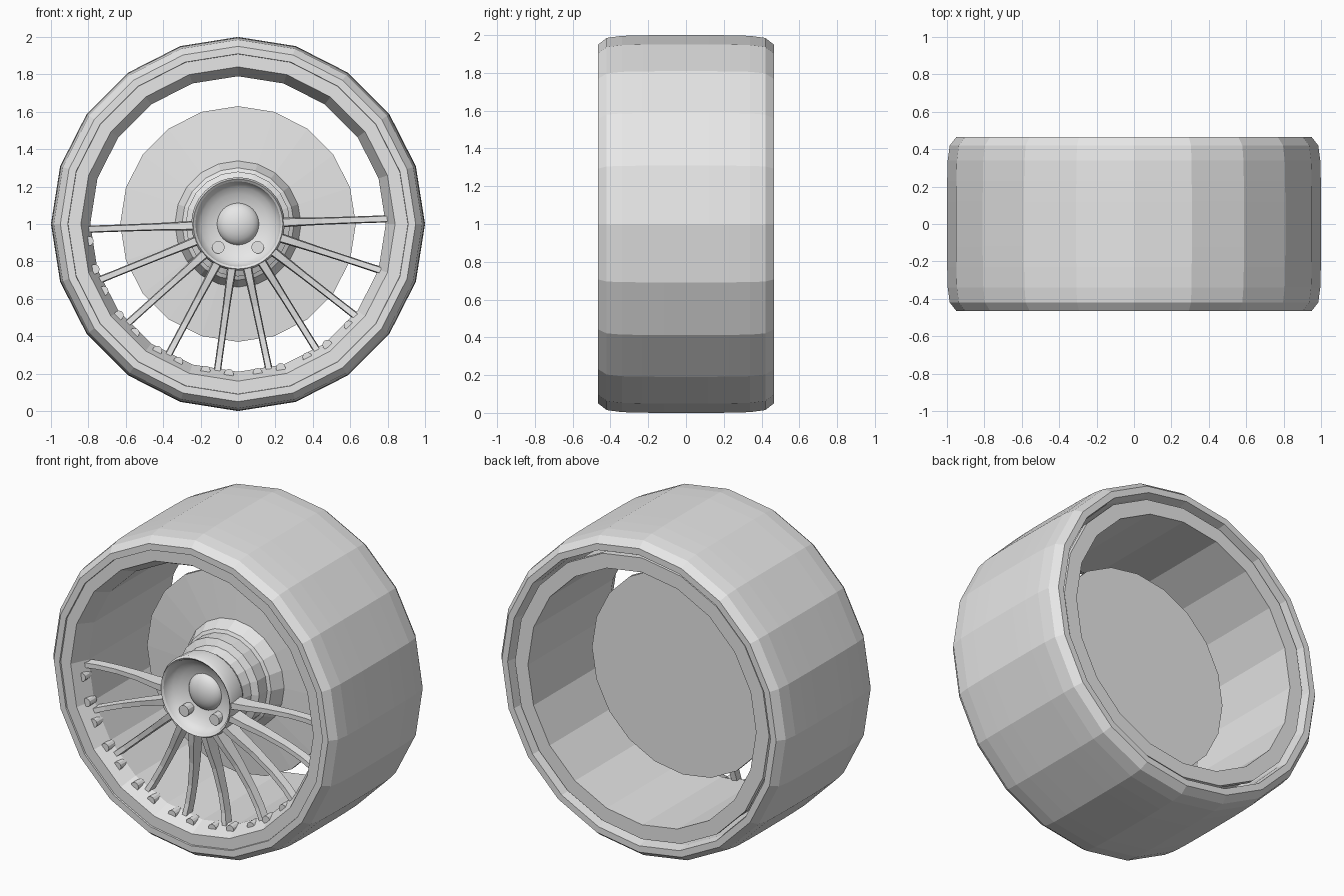
import bpy
import bmesh
import math

cube = bpy.data.objects.get("Cube")
if cube:
    bpy.data.objects.remove(cube)

grey = bpy.data.materials.new("light_grey")
grey.use_nodes = True
COLOUR = (0.8, 0.8, 0.8, 1.0)
grey.diffuse_color = COLOUR
for node in grey.node_tree.nodes:
    if node.type == 'BSDF_PRINCIPLED':
        node.inputs["Base Color"].default_value = COLOUR

AXLE_Z = 1.0


def finish(name, bm, smooth=None):
    """Clean the mesh, turn it into an object and shade it."""
    bmesh.ops.remove_doubles(bm, verts=bm.verts[:], dist=1e-5)
    bmesh.ops.recalc_face_normals(bm, faces=bm.faces[:])
    mesh = bpy.data.meshes.new(name)
    bm.to_mesh(mesh)
    bm.free()
    mesh.materials.append(grey)
    obj = bpy.data.objects.new(name, mesh)
    bpy.context.collection.objects.link(obj)
    if smooth:
        bpy.ops.object.select_all(action='DESELECT')
        obj.select_set(True)
        bpy.context.view_layer.objects.active = obj
        bpy.ops.object.shade_smooth_by_angle(angle=math.radians(smooth))
    return obj


def lathe(name, profile, sides, closed=False, centre=(0, 0), smooth=None):
    """Revolve (radius, y) points around an axis parallel to y."""
    bm = bmesh.new()
    rings = []
    for r, y in profile:
        if r == 0:
            rings.append([bm.verts.new((centre[0], y, AXLE_Z + centre[1]))] * sides)
            continue
        ring = []
        for i in range(sides):
            a = math.pi / 2 + math.tau * i / sides
            ring.append(bm.verts.new((centre[0] + r * math.cos(a), y,
                                      AXLE_Z + centre[1] + r * math.sin(a))))
        rings.append(ring)
    pairs = list(zip(rings, rings[1:]))
    if closed:
        pairs.append((rings[-1], rings[0]))
    for low, high in pairs:
        for i in range(sides):
            j = (i + 1) % sides
            corners = list(dict.fromkeys((low[i], low[j], high[j], high[i])))
            bm.faces.new(corners)
    return finish(name, bm, smooth)


def polar(radius, degrees):
    a = math.radians(degrees)
    return radius * math.cos(a), radius * math.sin(a)


# Tyre: crowned tread, rounded shoulders, open centre
shoulder = [(0.91, 0.465), (0.95, 0.465), (0.985, 0.42), (0.996, 0.34),
            (0.999, 0.23), (1.0, 0.12)]
tyre_profile = [(0.9, 0.4)] + shoulder + [(r, -y) for r, y in reversed(shoulder)] + [(0.9, -0.4)]
lathe("tyre", tyre_profile, 20, closed=True)

# Rim: front lip, tapered seat for the spokes, straight barrel, rear flange
rim_profile = [(0.92, -0.455), (0.84, -0.455), (0.79, -0.35), (0.79, 0.435),
               (0.88, 0.435), (0.88, 0.4), (0.86, 0.36), (0.86, -0.36), (0.92, -0.4)]
lathe("rim", rim_profile, 20, closed=True)

# Brake disc and stepped hub bell
lathe("brake_disc", [(0, 0.03), (0.63, 0.03), (0.63, 0.0), (0.34, -0.025), (0, -0.025)], 20)
lathe("hub_bell", [(0.34, -0.02), (0.3, -0.1), (0.28, -0.11), (0.28, -0.19),
                   (0.24, -0.21), (0.22, -0.29), (0, -0.29)], 20)

# Hub cup with hollow bowl
bowl = [(0.228 * math.cos(t), -0.41 + 0.1 * math.sin(t))
        for t in (math.pi / 2 * i / 6 for i in range(6))]
lathe("hub_cup", [(0, -0.27), (0.225, -0.27), (0.245, -0.3), (0.25, -0.4), (0.24, -0.42)]
      + bowl + [(0, -0.31)], 32, smooth=30)

# Centre cap dome
dome = [(0.115 * math.cos(t), -0.31 - 0.065 * math.sin(t))
        for t in (math.pi / 2 * i / 6 for i in range(6))]
lathe("centre_cap", dome + [(0, -0.375)], 32, smooth=40)


def stud(name, x, z, radius, back, front):
    lathe(name, [(0, back), (radius, back), (radius, front), (0, front)],
          12, centre=(x, z))


# Pair of wheel nuts in the bowl
for side, label in ((1, "left"), (-1, "right")):
    stud("wheel_nut_" + label, side * 0.105, -0.125, 0.034, -0.3, -0.385)

# Spokes: (radius, y of front face, half width, depth) along the length
SPOKE_PATH = [(0.235, -0.415, 0.026, 0.09), (0.32, -0.4, 0.023, 0.075),
              (0.45, -0.37, 0.02, 0.06), (0.6, -0.355, 0.019, 0.05),
              (0.72, -0.36, 0.019, 0.05), (0.825, -0.38, 0.02, 0.05)]


def spoke(name, degrees):
    bm = bmesh.new()
    ux, uz = polar(1, degrees)
    rings = []
    for r, y, w, depth in SPOKE_PATH:
        section = [(-w * 0.75, y), (w * 0.75, y), (w, y + depth), (-w, y + depth)]
        rings.append([bm.verts.new((r * ux - t * uz, yy, AXLE_Z + r * uz + t * ux))
                      for t, yy in section])
    for a, b in zip(rings, rings[1:]):
        for i in range(4):
            j = (i + 1) % 4
            bm.faces.new((a[i], a[j], b[j], b[i]))
    bm.faces.new(rings[0])
    bm.faces.new(rings[-1])
    finish(name, bm)


# Ten spokes fill the lower half, with rim bolts on either side of each
for k in range(10):
    angle = 2 - 20 * k
    spoke("spoke_%d" % (k + 1), angle)
    for offset in (4.5, -4.5):
        bolt_angle = angle + offset
        if -175 < bolt_angle < -40:
            x, z = polar(0.803, bolt_angle)
            stud("rim_bolt_%d_%s" % (k + 1, "a" if offset > 0 else "b"),
                 x, z, 0.026, -0.34, -0.405)
